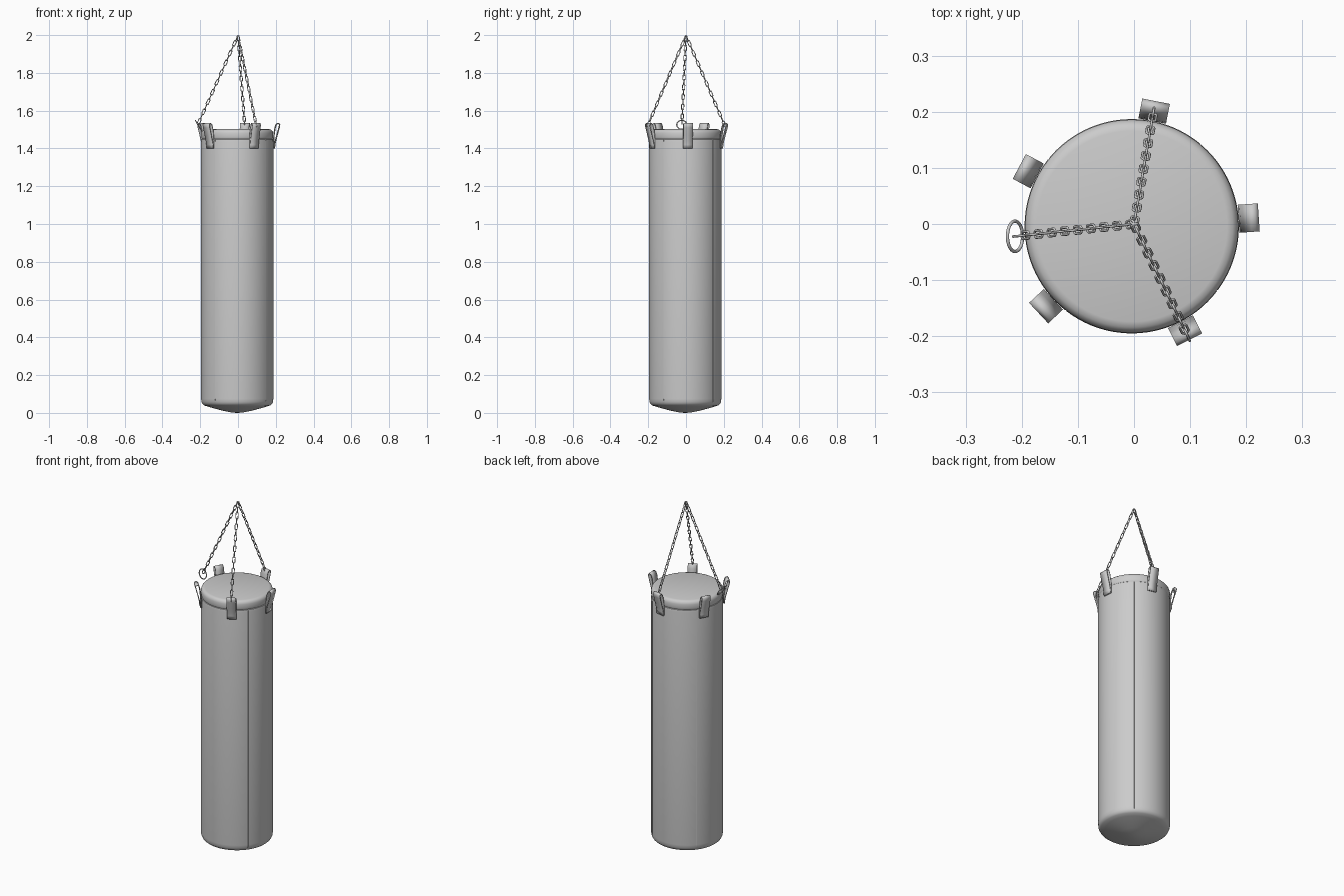
import bpy, bmesh
from math import sin, cos, pi, radians
from mathutils import Vector, Quaternion

if "Cube" in bpy.data.objects:
    bpy.data.objects.remove(bpy.data.objects["Cube"])

CX = CY = -0.004


def finish(name, bm, angle=35):
    bmesh.ops.recalc_face_normals(bm, faces=bm.faces)
    me = bpy.data.meshes.new(name)
    bm.to_mesh(me)
    bm.free()
    ob = bpy.data.objects.new(name, me)
    bpy.context.collection.objects.link(ob)
    bpy.context.view_layer.objects.active = ob
    ob.select_set(True)
    bpy.ops.object.shade_smooth_by_angle(angle=radians(angle))
    ob.select_set(False)
    return ob


def lathe(name, profile, angles, radius_at=lambda r, z, i: r):
    # profile runs from pole to pole, as (radius, z)
    bm = bmesh.new()
    n, rows = len(angles), []
    for r, z in profile:
        if r == 0:
            rows.append([bm.verts.new((CX, CY, z))] * n)
        else:
            rows.append([bm.verts.new((CX + radius_at(r, z, i) * cos(a),
                                       CY + radius_at(r, z, i) * sin(a), z))
                         for i, a in enumerate(angles)])
    for p, q in zip(rows, rows[1:]):
        for i in range(n):
            j = (i + 1) % n
            bm.faces.new(list(dict.fromkeys((p[i], p[j], q[j], q[i]))))
    return finish(name, bm)


def tube(bm, path, wire, sides, place):
    # closed wire loop: path is a list of (point, outward normal) in the XZ plane
    rings = []
    for p, nrm in path:
        rings.append([bm.verts.new(place(p + nrm * wire * cos(2 * pi * k / sides)
                                         + Vector((0, wire * sin(2 * pi * k / sides), 0))))
                      for k in range(sides)])
    for i, a in enumerate(rings):
        b = rings[(i + 1) % len(rings)]
        for k in range(sides):
            m = (k + 1) % sides
            bm.faces.new((a[k], a[m], b[m], b[k]))


# bag body, with four vertical seam grooves
seams = [radians(50 + 91 * k) if k < 3 else radians(323) for k in range(4)]
gap = 0.007
base = [2 * pi * i / 96 for i in range(96)]
base = [a for a in base if all(abs(a - s) > 2.5 * gap for s in seams)]
marked = [(a, False) for a in base]
for s in seams:
    marked += [(s - gap, False), (s - gap * 0.6, True), (s + gap * 0.6, True), (s + gap, False)]
marked.sort()
angles = [a for a, _ in marked]


def grooved(r, z, i):
    return r - 0.004 if marked[i][1] and 0.07 < z < 1.45 else r


lathe("bag_body",
      [(0, 0), (0.03, 0.002), (0.07, 0.010), (0.12, 0.023), (0.155, 0.033), (0.176, 0.040),
       (0.184, 0.047), (0.189, 0.058), (0.191, 0.075), (0.191, 1.435), (0.189, 1.448),
       (0.185, 1.452), (0, 1.452)], angles, grooved)

# rounded top cap
lathe("top_cap",
      [(0, 1.446), (0.184, 1.446), (0.188, 1.452), (0.19, 1.46), (0.19, 1.482), (0.187, 1.492),
       (0.180, 1.499), (0.170, 1.502), (0, 1.502)], [2 * pi * i / 96 for i in range(96)])

# folded strap loops around the rim
outline = [(0.193, 1.40), (0.193, 1.45), (0.196, 1.48), (0.201, 1.51), (0.206, 1.526),
           (0.213, 1.532), (0.220, 1.532), (0.225, 1.525), (0.222, 1.51), (0.211, 1.47),
           (0.203, 1.44), (0.199, 1.42), (0.197, 1.40)]
for k, deg in enumerate((4, 79, 152, 223, 297)):
    a = radians(deg)
    out, side = Vector((cos(a), sin(a), 0)), Vector((-sin(a), cos(a), 0))
    bm = bmesh.new()
    rows = [[bm.verts.new(Vector((CX, CY, z)) + out * r + side * w) for w in (-0.025, 0.025)]
            for r, z in outline]
    for p, q in zip(rows, rows[1:]):
        bm.faces.new((p[0], p[1], q[1], q[0]))
    strap = finish(f"strap_{k + 1}", bm, 50)
    mod = strap.modifiers.new("thickness", 'SOLIDIFY')
    mod.thickness, mod.offset = 0.004, 0

# stadium-shaped chain link path
HALF_W, HALF_L, WIRE = 0.0065, 0.0165, 0.0022
link = []
for k in range(16):
    t = pi * (k + 0.5) / 8
    nrm = Vector((cos(t), 0, sin(t)))
    shift = Vector((0, 0, (HALF_L - HALF_W) * (1 if sin(t) > 0 else -1)))
    link.append((nrm * HALF_W + shift, nrm))

# three chains meeting at the hanging point
top, count = Vector((0, 0, 1.9975)), 18
for c, end in enumerate(((-0.212, -0.022, 1.528), (0.036, 0.208, 1.515), (0.098, -0.205, 1.515))):
    d = Vector(end) - top
    length = d.length
    d.normalize()
    turn = d.to_track_quat('Z', 'Y')
    pitch = (length - 2 * HALF_L) / (count - 1)
    bm = bmesh.new()
    for i in range(count):
        centre = top + d * (HALF_L + i * pitch)
        q = turn @ Quaternion((0, 0, 1), (i % 2) * pi / 2)
        tube(bm, link, WIRE, 8, lambda v: centre + q @ v)
    finish(f"chain_{c + 1}", bm, 60)

# loose ring at the end of the left chain
bpy.ops.mesh.primitive_torus_add(major_radius=0.027, minor_radius=0.003, major_segments=40,
                                 minor_segments=10, location=(-0.212, -0.022, 1.525),
                                 rotation=(0, radians(60), 0))
bpy.context.object.name = "chain_ring"
bpy.ops.object.shade_smooth_by_angle(angle=radians(60))
